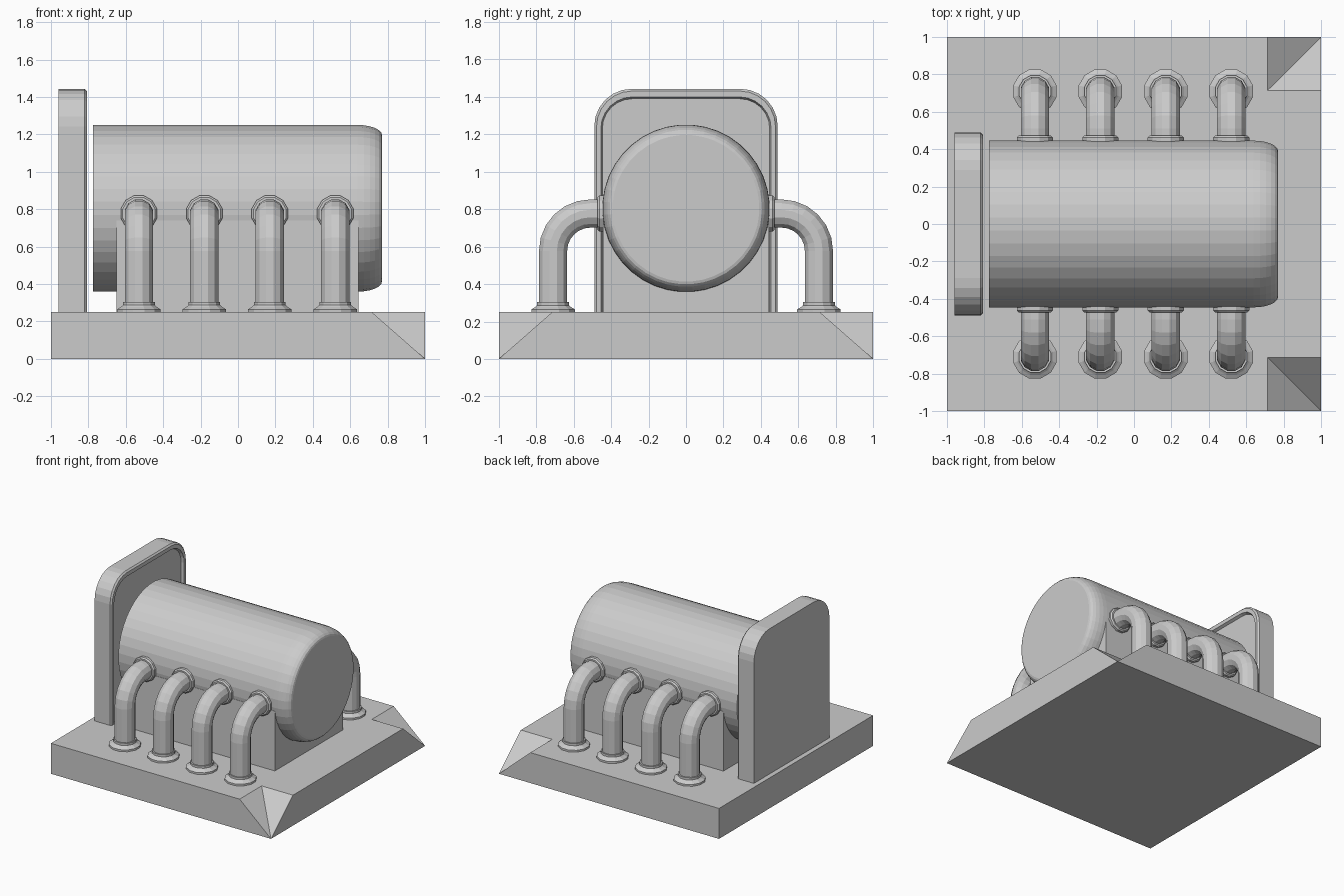
import bpy, bmesh
from math import sin, cos, pi
from mathutils import Vector, Matrix

if "Cube" in bpy.data.objects:
    bpy.data.objects.remove(bpy.data.objects["Cube"])


def make(name, verts, faces):
    me = bpy.data.meshes.new(name)
    bm = bmesh.new()
    vs = [bm.verts.new(v) for v in verts]
    for f in faces:
        bm.faces.new([vs[i] for i in f])
    bmesh.ops.recalc_face_normals(bm, faces=bm.faces)
    bm.to_mesh(me)
    bm.free()
    ob = bpy.data.objects.new(name, me)
    bpy.context.collection.objects.link(ob)
    return ob


def loft(name, rings, caps=True):
    """Skin a list of equal-length closed rings and cap the ends."""
    n = len(rings[0])
    verts = [v for r in rings for v in r]
    faces = [(k * n + i, k * n + (i + 1) % n, (k + 1) * n + (i + 1) % n, (k + 1) * n + i)
             for k in range(len(rings) - 1) for i in range(n)]
    if caps:
        faces += [tuple(range(n)), tuple(range((len(rings) - 1) * n, len(rings) * n))]
    return make(name, verts, faces)


def circle(centre, u, v, r, n):
    return [Vector(centre) + r * (Vector(u) * cos(2 * pi * (i + .5) / n)
                                  + Vector(v) * sin(2 * pi * (i + .5) / n)) for i in range(n)]


def box(name, lo, hi):
    rings = [[(lo[0], lo[1], z), (hi[0], lo[1], z), (hi[0], hi[1], z), (lo[0], hi[1], z)]
             for z in (lo[2], hi[2])]
    return loft(name, rings)


def repeat(ob):
    """Four copies along x, mirrored to the other side."""
    a = ob.modifiers.new("row", 'ARRAY')
    a.count = 4
    a.use_relative_offset = False
    a.use_constant_offset = True
    a.constant_offset_displace = (0.35, 0, 0)
    m = ob.modifiers.new("mirror", 'MIRROR')
    m.use_axis = (False, True, False)


# Base slab; the two right corners fold down to the floor
T, C = 0.25, 0.715
make("base",
     [(-1, -1, 0), (1, -1, 0), (1, 1, 0), (-1, 1, 0), (-1, -1, T), (C, -1, T),
      (C, -C, T), (1, -C, T), (1, C, T), (C, C, T), (C, 1, T), (-1, 1, T)],
     [(0, 1, 2, 3), (0, 1, 5, 4), (1, 2, 8, 7), (2, 3, 11, 10), (3, 0, 4, 11),
      (4, 5, 6, 7, 8, 9, 10, 11), (5, 1, 6), (6, 1, 7), (8, 2, 9), (9, 2, 10)])

# Saddle block under the tank
box("saddle_block", (-0.65, -0.443, 0.24), (0.645, 0.443, 0.74))

# Tank with rounded right end
R, F = 0.447, 0.10
profile = [(-0.775, R), (0.64, R)]
profile += [(0.64 + 0.13 * sin(a * pi / 12), R - 0.055 + 0.055 * cos(a * pi / 12)) for a in range(1, 7)]
loft("tank", [circle((x, 0, 0.805), (0, 1, 0), (0, 0, 1), r, 40) for x, r in profile])


# Arched back plate with shallow recess on the tank side
def arch(x, half, top, rad):
    pts = [(x, -half, 0.25), (x, half, 0.25)]
    for s, a0 in ((1, 0), (-1, pi / 2)):
        pts += [(x, s * (half - rad) + rad * cos(a0 + k * pi / 12),
                 top - rad + rad * sin(a0 + k * pi / 12)) for k in range(7)]
    return pts


loft("back_plate", [arch(-0.96, 0.49, 1.443, 0.2), arch(-0.82, 0.49, 1.443, 0.2),
                    arch(-0.808, 0.478, 1.431, 0.19), arch(-0.808, 0.455, 1.4, 0.17),
                    arch(-0.83, 0.447, 1.39, 0.16)])

# Elbow pipes
X0, Y, Z, B = -0.53, -0.71, 0.777, 0.2
path = [((X0, Y, 0.25), 0)]
path += [((X0, Y + B - B * cos(k * pi / 12), Z - B + B * sin(k * pi / 12)), k * pi / 12) for k in range(7)]
path += [((X0, -0.42, Z), pi / 2)]
repeat(loft("elbow_pipes", [circle(p, (1, 0, 0), (0, cos(a), -sin(a)), 0.078, 12) for p, a in path]))

# Stepped foot flanges
foot = [(0.25, 0.12), (0.265, 0.12), (0.277, 0.10), (0.287, 0.088), (0.305, 0.088), (0.305, 0.07)]
repeat(loft("foot_flanges", [circle((X0, Y, z), (1, 0, 0), (0, 1, 0), r, 12) for z, r in foot]))

# Collars where the pipes meet the tank
collar = [(-0.42, F), (-0.462, F), (-0.472, 0.09), (-0.472, 0.07)]
repeat(loft("tank_collars", [circle((X0, y, Z), (1, 0, 0), (0, 0, 1), r, 12) for y, r in collar]))
